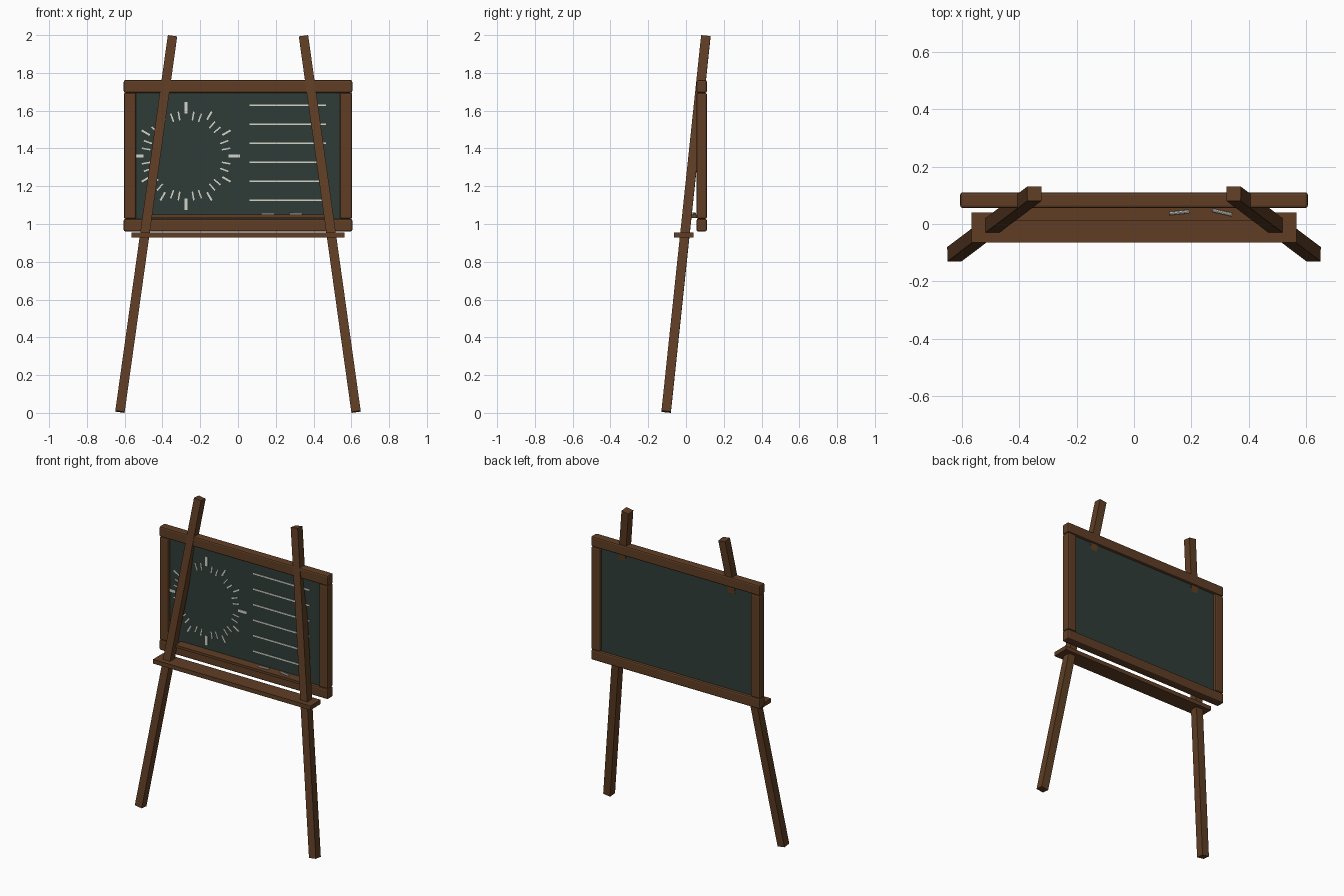
import bpy, math
from mathutils import Matrix, Vector

if "Cube" in bpy.data.objects:
    bpy.data.objects.remove(bpy.data.objects["Cube"])


def material(name, color):
    m = bpy.data.materials.new(name)
    m.diffuse_color = (*color, 1)
    m.use_nodes = True
    m.node_tree.nodes["Principled BSDF"].inputs["Base Color"].default_value = m.diffuse_color
    return m


WOOD = material("brown_wood", (0.115, 0.048, 0.018))
SLATE = material("dark_green_slate", (0.028, 0.046, 0.039))
CHALK = material("white_chalk", (0.66, 0.66, 0.60))


def box(name, center, size, mat, rot=None, bevel=0):
    bpy.ops.mesh.primitive_cube_add(size=1)
    ob = bpy.context.object
    ob.name = name
    ob.data.transform(Matrix.Diagonal((*size, 1)))
    ob.matrix_world = Matrix.Translation(center) @ (rot or Matrix()).to_4x4()
    ob.data.materials.append(mat)
    if bevel:
        mod = ob.modifiers.new("bevel", "BEVEL")
        mod.width = bevel
        mod.segments = 2
    return ob


# Splayed, leaning legs
for side, s in (("left", -1), ("right", 1)):
    foot = Vector((s * 0.625, -0.105, 0.006))
    head = Vector((s * 0.347, 0.105, 1.994))
    axis = (head - foot).normalized()
    across = Vector((0, 1, 0)).cross(axis).normalized()
    depth = axis.cross(across)
    rot = Matrix((across, depth, axis)).transposed()
    box(side + "_leg", (foot + head) / 2, (0.05, 0.05, (head - foot).length), WOOD, rot)

# Board and its rounded frame
box("slate_board", (0, 0.083, 1.36), (1.10, 0.022, 0.68), SLATE)
box("top_rail", (0, 0.083, 1.728), (1.21, 0.055, 0.067), WOOD, bevel=0.009)
box("bottom_rail", (0, 0.083, 0.994), (1.21, 0.055, 0.067), WOOD, bevel=0.009)
for side, s in (("left", -1), ("right", 1)):
    box(side + "_stile", (s * 0.572, 0.083, 1.361), (0.065, 0.055, 0.667), WOOD, bevel=0.009)

# Support shelf and small chalk ledge
box("support_shelf", (0, -0.012, 0.942), (1.13, 0.105, 0.027), WOOD)
box("chalk_ledge", (0, 0.041, 1.041), (0.92, 0.062, 0.016), WOOD)

# Chalk sticks lying on the ledge
for i, (x, turn) in enumerate(((0.158, 6), (0.307, -13))):
    rot = Matrix.Rotation(math.radians(turn), 3, "Z") @ Matrix.Rotation(math.pi / 2, 3, "Y")
    bpy.ops.mesh.primitive_cylinder_add(vertices=8, radius=0.006, depth=0.07)
    stick = bpy.context.object
    stick.name = f"chalk_stick_{i + 1}"
    stick.matrix_world = Matrix.Translation((x, 0.04, 1.055)) @ rot.to_4x4()
    stick.data.materials.append(CHALK)

# Drawn dial: quarter marks, hour marks and small marks between
Y = 0.071
for i in range(36):
    if i % 9 == 0:
        r0, r1, w = 0.226, 0.286, 0.017
    elif i % 3 == 0:
        r0, r1, w = 0.222, 0.272, 0.010
    else:
        r0, r1, w = 0.192, 0.238, 0.008
    a = math.radians(10 * i)
    r = (r0 + r1) / 2
    pos = (-0.275 + r * math.sin(a), Y, 1.36 + r * math.cos(a))
    box(f"dial_mark_{i + 1}", pos, (w, 0.004, r1 - r0), CHALK, Matrix.Rotation(a, 3, "Y"))

# Drawn writing lines
for i in range(6):
    box(f"writing_line_{i + 1}", (0.263, Y, 1.628 - 0.1005 * i), (0.405, 0.004, 0.009), CHALK)
